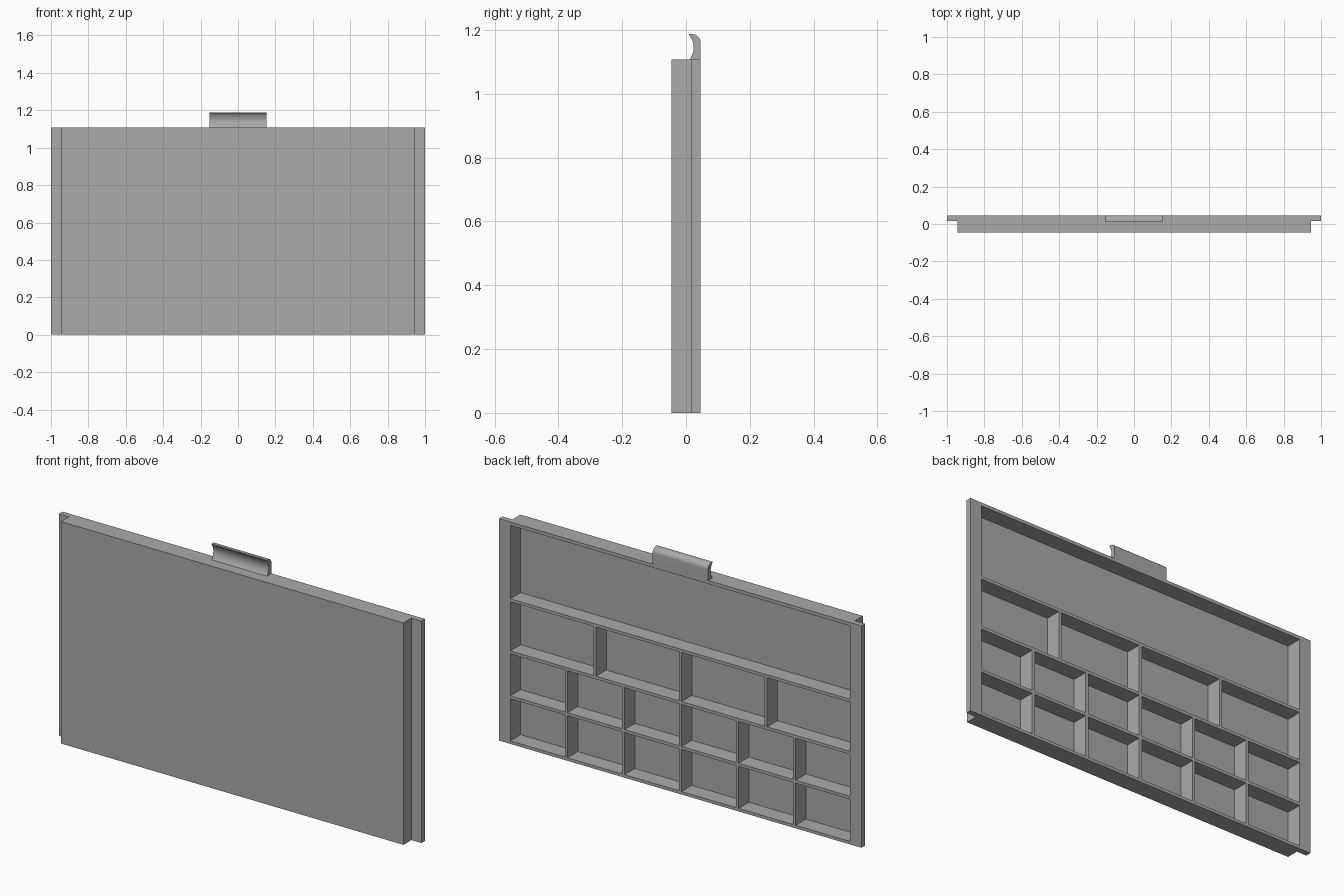
import bpy, bmesh, math

if "Cube" in bpy.data.objects:
    bpy.data.objects.remove(bpy.data.objects["Cube"])

# Main dimensions
H, TOP = 1.107, 1.187            # tray height, handle top
Y0, Y1 = -0.0455, 0.0455         # front and back planes
FLANGE_Y = 0.017                 # front plane of the side flanges
BODY_X, OPEN_X = 0.945, 0.937    # half widths of body and of the opening
FLOOR, WALL = 0.010, 0.015

grey = bpy.data.materials.new("grey plastic")
grey.diffuse_color = (0.4, 0.4, 0.4, 1)
grey.use_nodes = True
grey.node_tree.nodes["Principled BSDF"].inputs["Base Color"].default_value = grey.diffuse_color


def finish(name, bm):
    bmesh.ops.recalc_face_normals(bm, faces=bm.faces[:])
    me = bpy.data.meshes.new(name)
    bm.to_mesh(me)
    bm.free()
    me.materials.append(grey)
    ob = bpy.data.objects.new(name, me)
    bpy.context.collection.objects.link(ob)
    return ob


def extrude(name, points, vec):
    """Closed polygon swept along a vector."""
    bm = bmesh.new()
    face = bm.faces.new([bm.verts.new(p) for p in points])
    res = bmesh.ops.extrude_face_region(bm, geom=[face], use_keep_orig=True)
    verts = [g for g in res["geom"] if isinstance(g, bmesh.types.BMVert)]
    bmesh.ops.translate(bm, verts=verts, vec=vec)
    return finish(name, bm)


def add_box(bm, x0, x1, y0, y1, z0, z1):
    vs = bmesh.ops.create_cube(bm, size=1)["verts"]
    bmesh.ops.scale(bm, verts=vs, vec=(x1 - x0, y1 - y0, z1 - z0))
    bmesh.ops.translate(bm, verts=vs,
                        vec=((x0 + x1) / 2, (y0 + y1) / 2, (z0 + z1) / 2))


# Tray: flanged cross-section swept upwards
half = [(BODY_X, Y0), (BODY_X, FLANGE_Y), (1, FLANGE_Y), (1, Y1)]
outline = half + [(-x, y) for x, y in reversed(half)]
tray = extrude("tray", [(x, y, 0) for x, y in outline], (0, 0, H))

# Compartments: (bottom, top, number of columns) for each row
rows = [(0.015, 0.225, 6), (0.240, 0.449, 6), (0.464, 0.709, 4), (0.724, 1.090, 1)]
bm = bmesh.new()
for z0, z1, n in rows:
    pitch = (2 * OPEN_X + WALL) / n
    for i in range(n):
        x0 = -OPEN_X + i * pitch
        add_box(bm, x0, x0 + pitch - WALL, Y0 + FLOOR, Y1 + 0.05, z0, z1)
cutter = finish("compartment_cutter", bm)
cutter.hide_render = True

mod = tray.modifiers.new("compartments", 'BOOLEAN')
mod.operation = 'DIFFERENCE'
mod.solver = 'EXACT'
mod.object = cutter
bpy.context.view_layer.objects.active = tray
tray.select_set(True)
bpy.ops.object.modifier_apply(modifier=mod.name)
bpy.data.objects.remove(cutter)
tray.select_set(False)

# Handle: finger grip with a hollow front and a rounded top back edge
tip, hollow, r = 0.010, 0.014, 0.026
profile = [(Y1, H)]
for i in range(9):
    a = math.radians(90 * i / 8)
    profile.append((Y1 - r + r * math.cos(a), TOP - r + r * math.sin(a)))
profile.append((tip, TOP))
for i in range(17):
    t = i / 16
    profile.append((tip + hollow * math.sin(math.pi * t) ** 0.8,
                    TOP - 0.004 - (TOP - 0.004 - H) * t))
handle = extrude("handle", [(-0.153, y, z) for y, z in profile], (0.306, 0, 0))
bpy.context.view_layer.objects.active = handle
handle.select_set(True)
bpy.ops.object.shade_smooth_by_angle(angle=math.radians(35))
